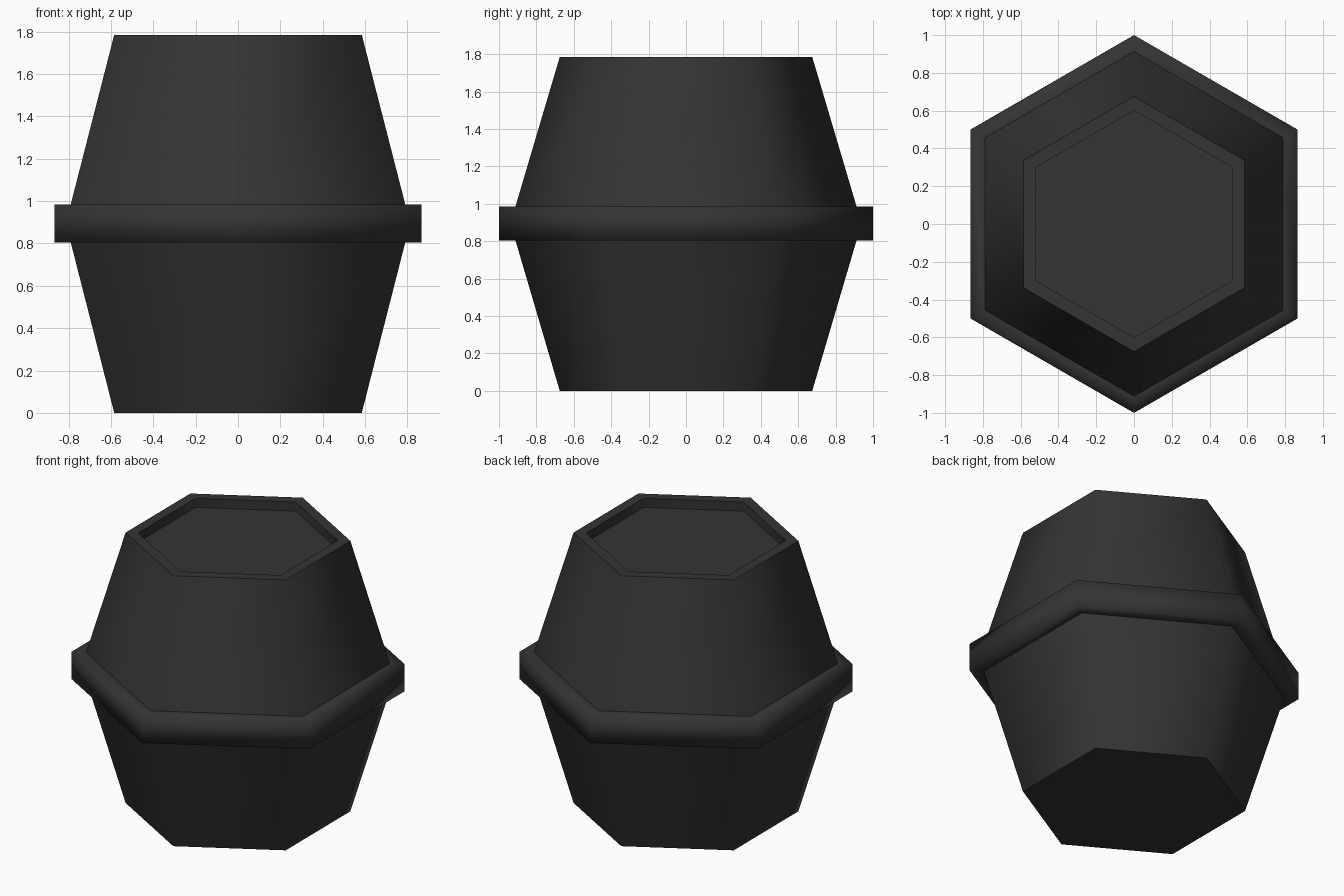
import bpy, bmesh, math

if "Cube" in bpy.data.objects:
    bpy.data.objects.remove(bpy.data.objects["Cube"])

mat = bpy.data.materials.new("charcoal black")
mat.diffuse_color = (0.034, 0.034, 0.034, 1)
mat.use_nodes = True
mat.node_tree.nodes["Principled BSDF"].inputs["Base Color"].default_value = mat.diffuse_color


def hex_loft(name, profile, sharp=(), cap_first=False, cap_last=False):
    """Sweep an (r, z) profile, running bottom to top outside, round six sides."""
    bm = bmesh.new()
    rings = []
    for r, z in profile:
        angles = [math.radians(30 + 60 * i) for i in range(6)]
        rings.append([bm.verts.new((r * math.cos(a), r * math.sin(a), z)) for a in angles])
    for lo, hi in zip(rings, rings[1:]):
        for i in range(6):
            j = (i + 1) % 6
            bm.faces.new((lo[i], lo[j], hi[j], hi[i]))
    if cap_first:
        bm.faces.new(rings[0][::-1])
    if cap_last:
        bm.faces.new(rings[-1])
    for f in bm.faces:
        f.smooth = True
    # creases along chosen rings
    for k in sharp:
        for i in range(6):
            e = bm.edges.get((rings[k][i], rings[k][(i + 1) % 6]))
            if e:
                e.smooth = False
    me = bpy.data.meshes.new(name)
    bm.to_mesh(me)
    bm.free()
    me.materials.append(mat)
    ob = bpy.data.objects.new(name, me)
    bpy.context.collection.objects.link(ob)
    return ob


# lower tapered body with a flat bottom
hex_loft("lower_body", [(0.675, 0), (0.912, 0.805)], sharp=(0,), cap_first=True)

# softly shaded band round the middle
hex_loft("middle_band", [(0.912, 0.805), (1.0, 0.805), (1.0, 0.985), (0.912, 0.985)])

# upper tapered body with a rim and a shallow recessed top
hex_loft("upper_body",
         [(0.912, 0.985), (0.675, 1.785), (0.6, 1.785), (0.6, 1.725)],
         sharp=(1, 2, 3), cap_last=True)
